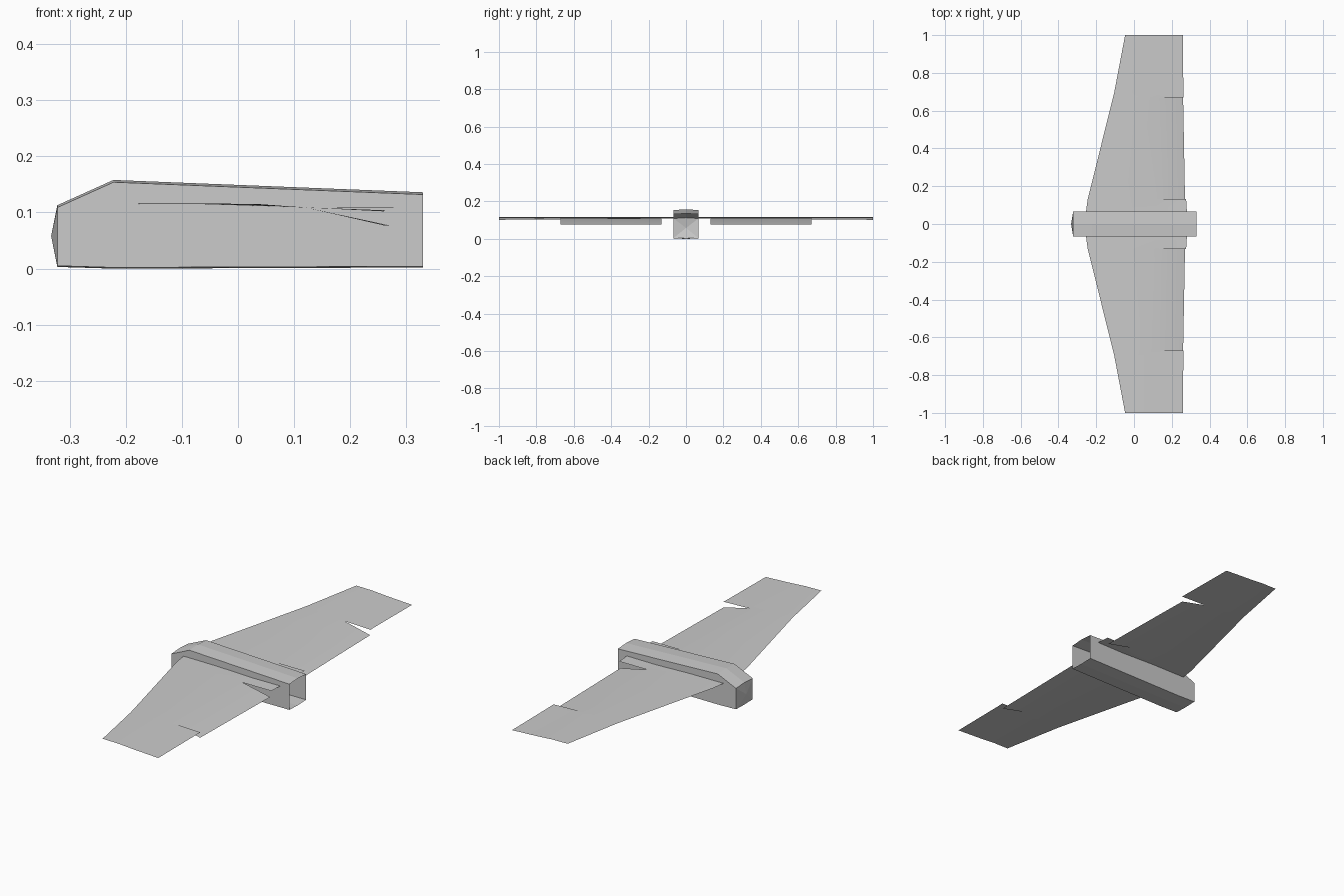
import bpy, bmesh

cube = bpy.data.objects.get("Cube")
if cube:
    bpy.data.objects.remove(cube, do_unlink=True)

grey = bpy.data.materials.new("light grey")
grey.use_nodes = True
colour = (0.6, 0.6, 0.6, 1)
grey.diffuse_color = colour
grey.node_tree.nodes["Principled BSDF"].inputs["Base Color"].default_value = colour


def finish(bm, name):
    mesh = bpy.data.meshes.new(name)
    bm.to_mesh(mesh)
    bm.free()
    mesh.materials.append(grey)
    obj = bpy.data.objects.new(name, mesh)
    bpy.context.collection.objects.link(obj)
    return obj


# Fuselage: box sections with a crowned top, pointed nose and open tail
HALF = 0.066
SECTIONS = [(-0.322, 0.005, 0.109), (-0.222, 0.002, 0.154), (0.33, 0.004, 0.132)]
bm = bmesh.new()
rings = []
for x, low, high in SECTIONS:
    outline = [(-HALF, low), (0, low - 0.002), (HALF, low),
               (HALF, high), (0, high + 0.004), (-HALF, high)]
    rings.append([bm.verts.new((x, y, z)) for y, z in outline])
for a, b in zip(rings, rings[1:]):
    for i in range(6):
        j = (i + 1) % 6
        bm.faces.new((a[i], b[i], b[j], a[j]))
tip = bm.verts.new((-0.333, 0, 0.058))
for i in range(6):
    bm.faces.new((tip, rings[0][i], rings[0][(i + 1) % 6]))
bmesh.ops.recalc_face_normals(bm, faces=bm.faces)
finish(bm, "fuselage")

# Wing stations: span, leading edge x, trailing edge x, trailing edge z
STATIONS = [(HALF, -0.254, 0.28, 0.11), (0.132, -0.245, 0.276, 0.109),
            (0.67, -0.111, 0.262, 0.104), (0.695, -0.105, 0.261, 0.104),
            (1.0, -0.047, 0.26, 0.102)]
FLAP_BAY = 1
HINGE = 0.12


def wing(name, side):
    bm = bmesh.new()

    def face(points):
        verts = [bm.verts.new((x, side * y, z)) for x, y, z in points]
        bm.faces.new(verts if side > 0 else verts[::-1])

    for bay, (a, b) in enumerate(zip(STATIONS, STATIONS[1:])):
        # fixed skin from leading edge to hinge
        mid = [(s[1] + HINGE) / 2 for s in (a, b)]
        face([(a[1], a[0], 0.116), (mid[0], a[0], 0.115),
              (mid[1], b[0], 0.115), (b[1], b[0], 0.116)])
        face([(mid[0], a[0], 0.115), (HINGE, a[0], 0.109),
              (HINGE, b[0], 0.109), (mid[1], b[0], 0.115)])
        # trailing panel, drooped where it forms the flap
        flap = bay == FLAP_BAY
        za, zb = (0.077, 0.077) if flap else (a[3], b[3])
        back = 0.006 if flap else 0
        face([(HINGE, a[0], 0.109), (a[2] - back, a[0], za),
              (b[2] - back / 3, b[0], zb), (HINGE, b[0], 0.109)])
    bmesh.ops.remove_doubles(bm, verts=bm.verts, dist=0.0005)
    obj = finish(bm, name)
    bpy.ops.object.select_all(action="DESELECT")
    obj.select_set(True)
    bpy.context.view_layer.objects.active = obj
    bpy.ops.object.shade_smooth_by_angle(angle=0.5)


wing("left_wing", 1)
wing("right_wing", -1)
